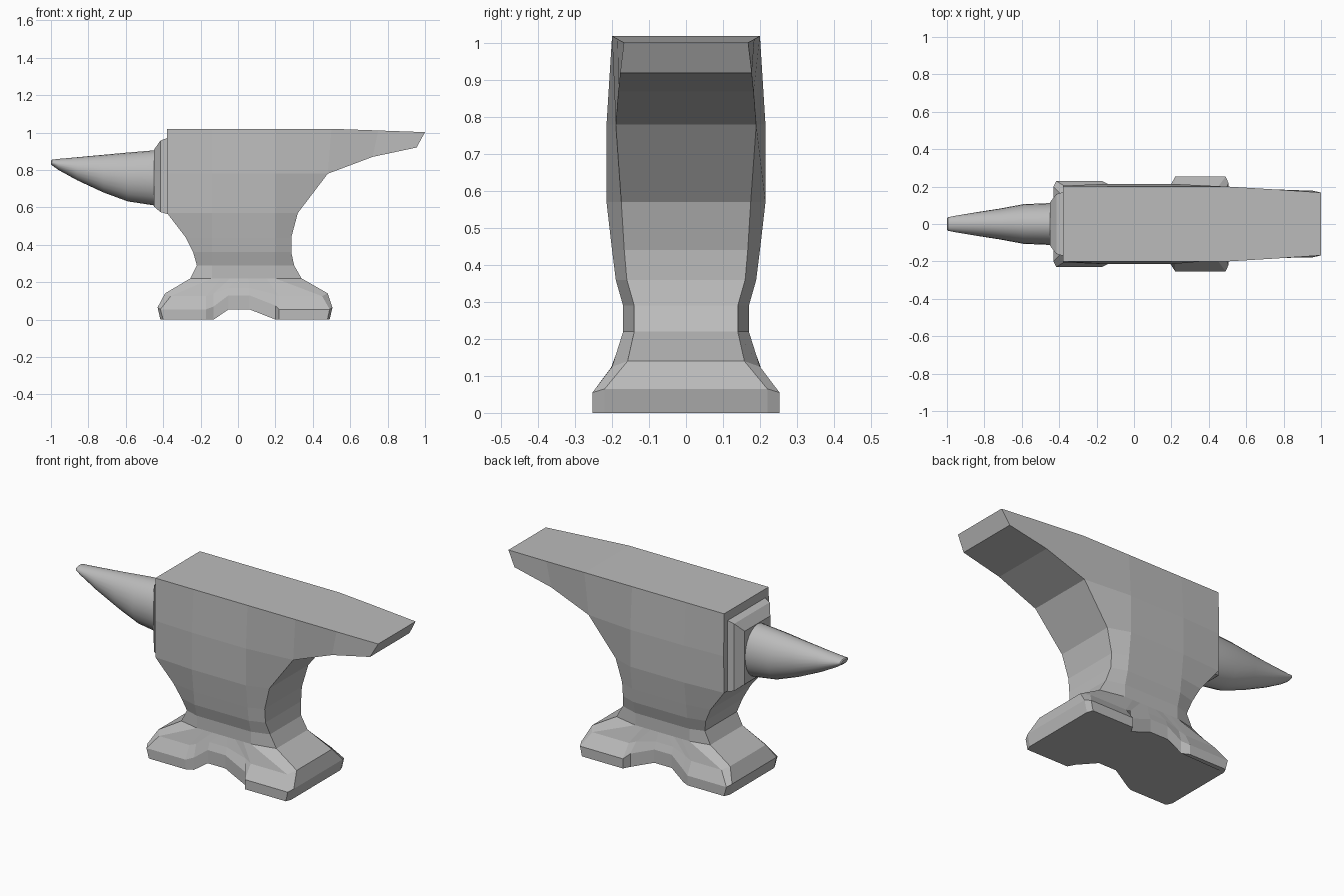
import bpy, bmesh
from math import cos, sin, pi, radians

if "Cube" in bpy.data.objects:
    bpy.data.objects.remove(bpy.data.objects["Cube"])

steel = bpy.data.materials.new("grey_steel")
steel.use_nodes = True
GREY = (0.5, 0.5, 0.5, 1)
steel.diffuse_color = GREY
steel.node_tree.nodes["Principled BSDF"].inputs["Base Color"].default_value = GREY


def finish(name, bm):
    bmesh.ops.recalc_face_normals(bm, faces=bm.faces)
    mesh = bpy.data.meshes.new(name)
    bm.to_mesh(mesh)
    bm.free()
    mesh.materials.append(steel)
    ob = bpy.data.objects.new(name, mesh)
    bpy.context.collection.objects.link(ob)
    return ob


def loft(name, rings):
    """Closed solid through a list of equal-length rings."""
    bm = bmesh.new()
    vs = [[bm.verts.new(p) for p in ring] for ring in rings]
    n = len(vs[0])
    for a, b in zip(vs, vs[1:]):
        for i in range(n):
            j = (i + 1) % n
            bm.faces.new((a[i], a[j], b[j], b[i]))
    bm.faces.new(vs[0])
    bm.faces.new(vs[-1])
    return finish(name, bm)


def ring_of(row):
    """Row of (x, half width, z) across the front, returned along the back."""
    return [(x, -w, z) for x, w, z in row] + [(x, w, z) for x, w, z in reversed(row)]


def body_row(z, xl, xr, wl, wm, wr, n=10):
    m0, m1 = max(xl + 0.08, -0.14), 0.2
    mids = [(m0 + (m1 - m0) * i / (n - 3), wm, z) for i in range(n - 2)]
    return [(xl, wl, z)] + mids + [(xr, wr, z)]


# Body: z, left x, right x, half widths at left end, middle, right end
rows = [body_row(*r) for r in (
    (1.02, -0.38, 0.50, 0.20, 0.20, 0.20),
    (0.78, -0.38, 0.48, 0.205, 0.215, 0.19),
    (0.57, -0.38, 0.32, 0.20, 0.215, 0.175),
    (0.44, -0.28, 0.285, 0.18, 0.20, 0.167),
    (0.36, -0.24, 0.285, 0.165, 0.19, 0.16),
    (0.29, -0.22, 0.30, 0.145, 0.17, 0.14),
    (0.22, -0.255, 0.34, 0.145, 0.17, 0.14))]

# Feet: spreading shoulder, rim and sole, with an arch between them
foot_x = (-0.43, -0.415, -0.17, -0.13, -0.05, 0.06, 0.20, 0.22, 0.49, 0.505)
foot_w = (0.20, 0.23, 0.23, 0.21, 0.20, 0.20, 0.215, 0.253, 0.253, 0.22)
rim_z = (0.065, 0.055, 0.055, 0.07, 0.13, 0.13, 0.075, 0.055, 0.055, 0.065)
sole_z = (0, 0, 0, 0, 0.055, 0.055, 0, 0, 0, 0)
shoulder_x = (-0.39, -0.36, -0.17, -0.13, -0.05, 0.06, 0.18, 0.22, 0.45, 0.48)
shoulder_w = (0.16, 0.195, 0.195, 0.19, 0.185, 0.185, 0.19, 0.20, 0.20, 0.158)
shoulder_z = (0.14, 0.125, 0.125, 0.14, 0.17, 0.17, 0.14, 0.125, 0.125, 0.14)
sole_x = [max(-0.415, min(0.49, x)) for x in foot_x]
sole_x[1], sole_x[-2] = -0.40, 0.478
rows.append(list(zip(shoulder_x, shoulder_w, shoulder_z)))
rows.append(list(zip(foot_x, foot_w, rim_z)))
rows.append(list(zip(sole_x, foot_w, sole_z)))
loft("anvil_body", [ring_of(r) for r in rows])

# Heel: tapering block, x top, z top, half width top, x low, z low, half width low
heel = []
for xt, zt, wt, xb, zb, wb in ((0.50, 1.02, 0.20, 0.48, 0.78, 0.19),
                               (0.75, 1.011, 0.185, 0.72, 0.87, 0.183),
                               (1.0, 1.002, 0.168, 0.955, 0.92, 0.178)):
    heel.append([(xt, -wt, zt), (xt, wt, zt), (xb, wb, zb), (xb, -wb, zb)])
loft("heel", heel)

# Collar: bevelled plate between the body and the horn
collar = []
for x, w, zb, zt in ((-0.37, 0.17, 0.565, 0.97), (-0.38, 0.17, 0.565, 0.97),
                     (-0.415, 0.16, 0.575, 0.957), (-0.45, 0.115, 0.605, 0.907)):
    collar.append([(x, -w, zb), (x, w, zb), (x, w, zt), (x, -w, zt)])
loft("collar", collar)

# Horn: oval sections, x, bottom, top, half width
SIDES = 24
horn = []
for x, zb, zt, w in ((-0.445, 0.61, 0.905, 0.112), (-0.59, 0.632, 0.893, 0.106),
                     (-0.72, 0.68, 0.881, 0.082), (-0.86, 0.745, 0.868, 0.06),
                     (-0.96, 0.80, 0.859, 0.043), (-0.995, 0.825, 0.855, 0.036),
                     (-1.0, 0.832, 0.85, 0.03)):
    mid, r = (zb + zt) / 2, (zt - zb) / 2
    angles = [2 * pi * i / SIDES for i in range(SIDES)]
    horn.append([(x, w * cos(a), mid + r * sin(a)) for a in angles])
ob = loft("horn", horn)
bpy.ops.object.select_all(action='DESELECT')
ob.select_set(True)
bpy.context.view_layer.objects.active = ob
bpy.ops.object.shade_smooth_by_angle(angle=radians(35))
